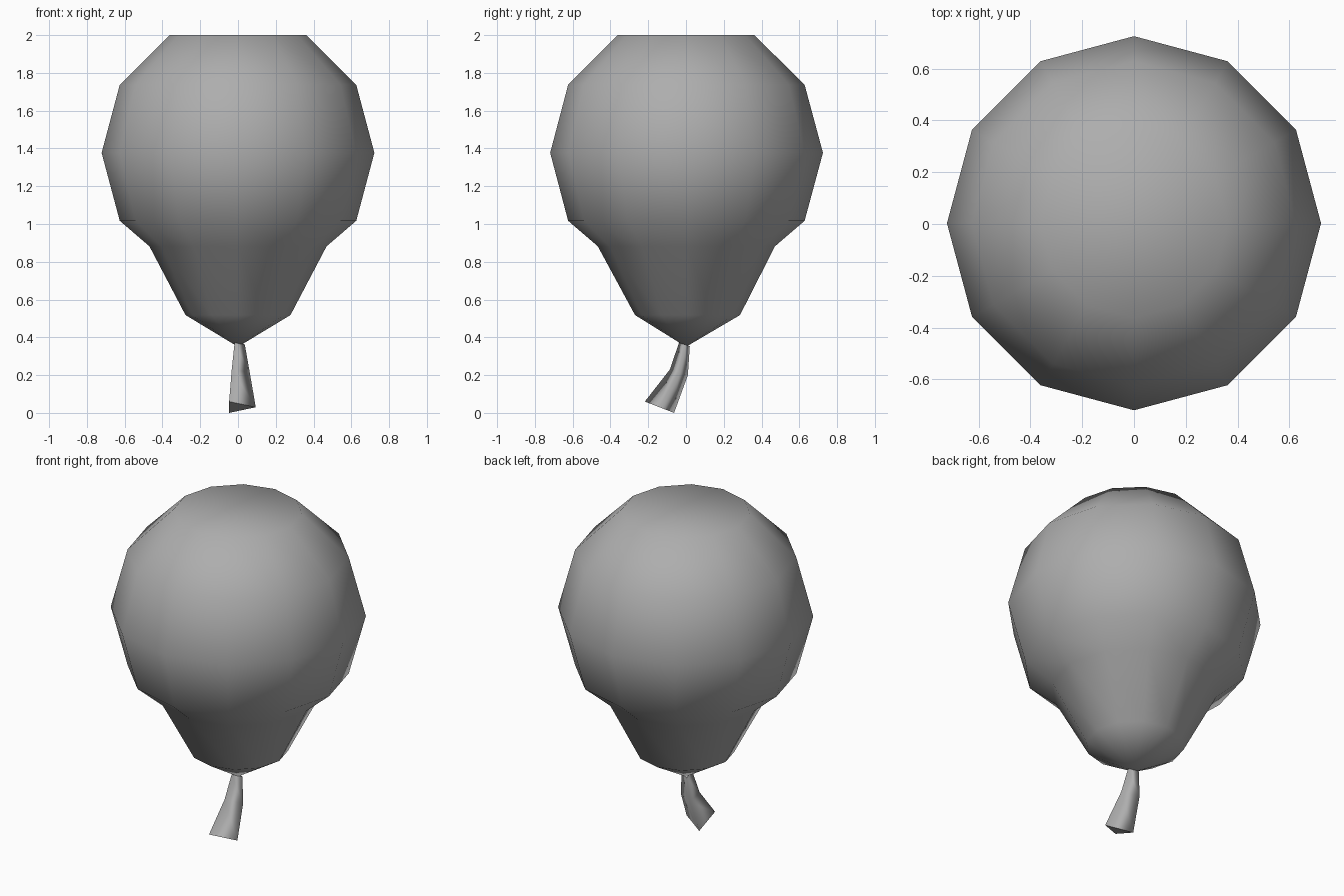
import bpy, bmesh, math

if "Cube" in bpy.data.objects:
    bpy.data.objects.remove(bpy.data.objects["Cube"])

# Dark grey rubber
rubber = bpy.data.materials.new("grey_rubber")
rubber.diffuse_color = (0.42, 0.42, 0.42, 1)
rubber.use_nodes = True
rubber.node_tree.nodes["Principled BSDF"].inputs["Base Color"].default_value = rubber.diffuse_color


def loft(name, rings, bottom_tip=None):
    """Skin closed rings of equal size, listed from top to bottom."""
    bm = bmesh.new()
    loops = [[bm.verts.new(p) for p in ring] for ring in rings]
    n = len(loops[0])
    for a, b in zip(loops, loops[1:]):
        for i in range(n):
            j = (i + 1) % n
            bm.faces.new((a[i], b[i], b[j], a[j]))
    bm.faces.new(loops[0])
    last = loops[-1]
    if bottom_tip:
        tip = bm.verts.new(bottom_tip)
        for i in range(n):
            bm.faces.new((last[i], tip, last[(i + 1) % n]))
    else:
        bm.faces.new(last[::-1])
    bmesh.ops.recalc_face_normals(bm, faces=bm.faces)
    mesh = bpy.data.meshes.new(name)
    bm.to_mesh(mesh)
    bm.free()
    mesh.materials.append(rubber)
    obj = bpy.data.objects.new(name, mesh)
    bpy.context.collection.objects.link(obj)
    return obj


def circle(r, z, y=0.0, n=12):
    return [(r * math.cos(math.tau * i / n), y + r * math.sin(math.tau * i / n), z)
            for i in range(n)]


# Balloon body: flat-topped, 12-sided, tapering to a point
profile = [(0.362, 2.0, 0), (0.626, 1.737, 0.002), (0.722, 1.377, 0.003), (0.626, 1.017, 0.002),
           (0.469, 0.882, 0.002), (0.278, 0.518, 0.008)]
body = loft("balloon_body", [circle(*p) for p in profile], (0, 0, 0.35))
for p in body.data.polygons:
    p.use_smooth = True


# Neck: bent three-sided tube flaring towards a slanted end
def triangle(x0, x1, back, front):
    mid = [(a + b) / 2 for a, b in zip(back, front)]
    return [(x0, *back), (x0, *front), (x1, *mid)]


neck = loft("balloon_neck", [
    triangle(-0.018, 0.036, (0.02, 0.353), (-0.037, 0.372)),
    triangle(-0.033, 0.062, (0.01, 0.2), (-0.085, 0.23)),
    triangle(-0.047, 0.094, (-0.063, 0.0), (-0.218, 0.06)),
])
for p in neck.data.polygons:
    p.use_smooth = len(p.vertices) == 4
